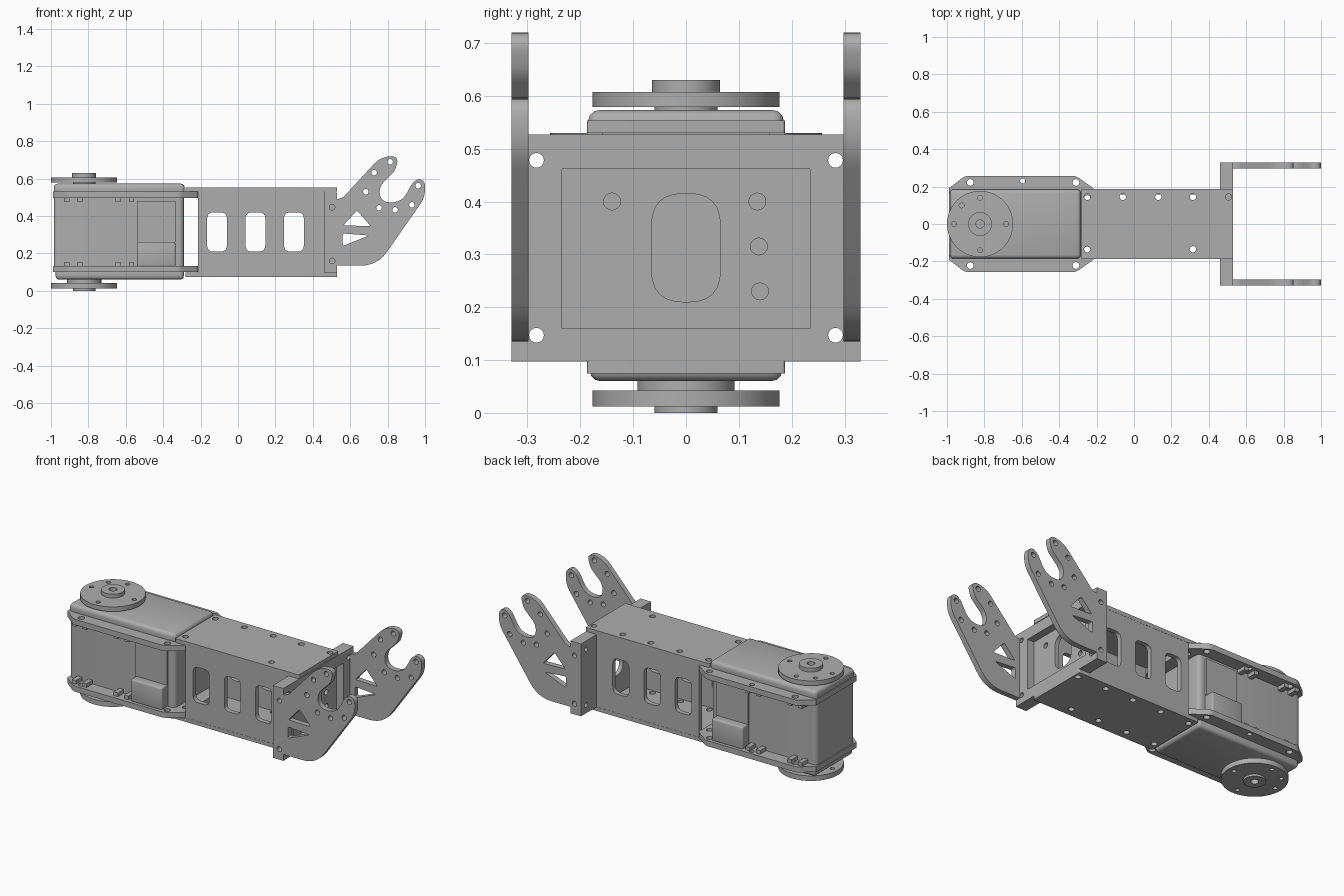
import bpy, bmesh, math
from mathutils import Matrix, Vector

if "Cube" in bpy.data.objects:
    bpy.data.objects.remove(bpy.data.objects["Cube"])

grey = bpy.data.materials.new("plain grey")
grey.diffuse_color = (0.42, 0.42, 0.42, 1)
grey.use_nodes = True
grey.node_tree.nodes["Principled BSDF"].inputs["Base Color"].default_value = grey.diffuse_color

# local (a, b, thickness) -> world axes
AXES = {
    "z": Matrix.Identity(4),
    "y": Matrix(((1, 0, 0, 0), (0, 0, 1, 0), (0, 1, 0, 0), (0, 0, 0, 1))),
    "x": Matrix(((0, 0, 1, 0), (1, 0, 0, 0), (0, 1, 0, 0), (0, 0, 0, 1))),
}


def finish(name, me):
    me.materials.clear()
    me.materials.append(grey)
    ob = bpy.data.objects.new(name, me)
    bpy.context.collection.objects.link(ob)
    bpy.ops.object.select_all(action="DESELECT")
    ob.select_set(True)
    bpy.context.view_layer.objects.active = ob
    bpy.ops.object.shade_smooth_by_angle(angle=math.radians(32))
    return ob


def circle(x, y, r, n=16):
    return [(x + r * math.cos(2 * math.pi * i / n), y + r * math.sin(2 * math.pi * i / n)) for i in range(n)]


def rounded(pts):
    """Polygon whose corners (x, y, radius) are softened."""
    out = []
    for i, p in enumerate(pts):
        c = Vector(p[:2])
        r = p[2] if len(p) > 2 else 0
        if not r:
            out.append(tuple(c))
            continue
        a = c + (Vector(pts[i - 1][:2]) - c).normalized() * r
        b = c + (Vector(pts[(i + 1) % len(pts)][:2]) - c).normalized() * r
        for k in range(7):
            t = k / 6
            out.append(tuple(a * (1 - t) ** 2 + c * 2 * t * (1 - t) + b * t * t))
    return out


def rect(x0, x1, y0, y1, r=0):
    return rounded([(x0, y0, r), (x1, y0, r), (x1, y1, r), (x0, y1, r)])


def plate(name, axis, lo, hi, outline, holes=()):
    """Flat plate with holes, spanning lo..hi along the axis."""
    cu = bpy.data.curves.new(name, "CURVE")
    cu.dimensions, cu.fill_mode, cu.extrude = "2D", "BOTH", (hi - lo) / 2
    for loop in [outline, *holes]:
        s = cu.splines.new("POLY")
        s.points.add(len(loop) - 1)
        for p, (x, y) in zip(s.points, loop):
            p.co = (x, y, 0, 1)
        s.use_cyclic_u = True
    tmp = bpy.data.objects.new("tmp", cu)
    bpy.context.collection.objects.link(tmp)
    dg = bpy.context.evaluated_depsgraph_get()
    me = bpy.data.meshes.new_from_object(tmp.evaluated_get(dg))
    bpy.data.objects.remove(tmp)
    bpy.data.curves.remove(cu)
    me.transform(AXES[axis] @ Matrix.Translation((0, 0, (lo + hi) / 2)))
    bm = bmesh.new()
    bm.from_mesh(me)
    bmesh.ops.remove_doubles(bm, verts=bm.verts, dist=1e-5)
    bmesh.ops.recalc_face_normals(bm, faces=bm.faces)
    bm.to_mesh(me)
    bm.free()
    return finish(name, me)


def box(name, x, y, z, bevel=0.0):
    bm = bmesh.new()
    bmesh.ops.create_cube(bm, size=1)
    for v in bm.verts:
        v.co = [lo + (hi - lo) * (c + 0.5) for c, (lo, hi) in zip(v.co, (x, y, z))]
    if bevel:
        bmesh.ops.bevel(bm, geom=bm.edges[:], offset=bevel, segments=3, profile=0.5, affect="EDGES")
    me = bpy.data.meshes.new(name)
    bm.to_mesh(me)
    bm.free()
    return finish(name, me)


# motor housing: middle body and end caps
plate("motor_body", "z", 0.10, 0.53, rect(-0.985, -0.29, -0.18, 0.18, 0.03))
box("top_cap", (-0.985, -0.285), (-0.185, 0.185), (0.505, 0.573), 0.02)
box("bottom_cap", (-0.975, -0.29), (-0.182, 0.182), (0.06, 0.125), 0.02)

# mounting flanges with clipped corners
flange = [(-0.99, -0.19), (-0.905, -0.257, 0.02), (-0.31, -0.257, 0.02), (-0.215, -0.19, 0.01),
          (-0.215, 0.19, 0.01), (-0.31, 0.257, 0.02), (-0.905, 0.257, 0.02), (-0.99, 0.19)]
flange_holes = [circle(x, s * 0.222, 0.018) for s in (-1, 1) for x in (-0.875, -0.31)]
flange_holes.append(circle(-0.595, 0.23, 0.014))
flange_holes += [circle(-0.25, s * 0.137, 0.017) for s in (-1, 1)]
plate("upper_flange", "z", 0.497, 0.53, rounded(flange), flange_holes)
plate("lower_flange", "z", 0.10, 0.133, rounded(flange), flange_holes)

# side connectors, panels and clips
for s, side in ((-1, "front"), (1, "back")):
    def span(a, b):
        return tuple(sorted((s * a, s * b)))
    box(side + "_connector", (-0.54, -0.335), span(0.17, 0.24), (0.13, 0.262), 0.008)
    box(side + "_panel", (-0.54, -0.335), span(0.17, 0.19), (0.26, 0.48))
    for x in (-0.915, -0.845, -0.64, -0.57):
        box(side + "_upper_clip", (x - 0.014, x + 0.014), span(0.17, 0.235), (0.475, 0.5))
        box(side + "_lower_clip", (x - 0.014, x + 0.014), span(0.17, 0.235), (0.13, 0.155))

# round horns with hubs
HX = -0.823
horn_holes = [circle(HX + 0.14 * math.cos(k * math.pi / 4), 0.14 * math.sin(k * math.pi / 4), 0.013, 12)
              for k in (0, 2, 3, 4, 6)]
bore = [circle(HX, 0, 0.022)]
plate("top_horn", "z", 0.579, 0.607, circle(HX, 0, 0.177, 48), horn_holes + bore)
plate("top_hub", "z", 0.60, 0.63, circle(HX, 0, 0.064, 32), bore)
plate("top_spacer", "z", 0.57, 0.582, circle(HX, 0, 0.06, 32))
plate("bottom_horn", "z", 0.012, 0.042, circle(HX, 0, 0.177, 48), horn_holes + bore)
plate("bottom_hub", "z", 0.0, 0.02, circle(HX, 0, 0.06, 32), bore)
plate("bottom_spacer", "z", 0.035, 0.065, circle(HX, 0, 0.092, 32))

# hollow beam: top and bottom plates, windowed side walls
row = [circle(x, 0.145, 0.017) for x in (-0.25, -0.06, 0.13, 0.315, 0.505)]
top_holes = row + [circle(x, -0.135, 0.017) for x in (-0.25, 0.315)]
bottom_holes = row + [circle(x, -0.135, 0.017) for x in (-0.25, -0.06, 0.13, 0.315)]
beam = rect(-0.282, 0.53, -0.187, 0.187, 0.006)
plate("beam_top", "z", 0.53, 0.553, beam, top_holes)
plate("beam_bottom", "z", 0.075, 0.098, beam, bottom_holes)
windows = [rect(x, x + 0.106, 0.21, 0.42, 0.035) for x in (-0.165, 0.04, 0.246)]
for s, side in ((-1, "front"), (1, "back")):
    plate(side + "_beam_wall", "y", s * 0.172 - 0.014, s * 0.172 + 0.014,
          rect(-0.215, 0.462, 0.097, 0.531), windows)

# cross bracket: pierced panel with a raised rim
corner_holes = [circle(sy * 0.283, z, 0.014) for sy in (-1, 1) for z in (0.147, 0.478)]
panel_holes = [rect(-0.065, 0.065, 0.21, 0.415, 0.06)]
panel_holes += [circle(y, z, 0.016) for y, z in ((-0.14, 0.4), (0.135, 0.4), (0.138, 0.315), (0.14, 0.23))]
outer = rect(-0.298, 0.298, 0.097, 0.527)
plate("bracket_panel", "x", 0.46, 0.485, outer, corner_holes + panel_holes)
plate("bracket_rim", "x", 0.485, 0.53, outer, corner_holes + [rect(-0.235, 0.235, 0.16, 0.462)])

# forked arms
arm = rounded([(0.46, 0.097), (0.53, 0.097), (0.53, 0.135), (0.745, 0.135, 0.09), (1.0, 0.50, 0.045),
               (1.0, 0.605, 0.05), (0.94, 0.59, 0.03), (0.875, 0.473, 0.055), (0.76, 0.473, 0.055),
               (0.755, 0.56, 0.04), (0.838, 0.64, 0.02), (0.862, 0.72, 0.045), (0.765, 0.72, 0.06),
               (0.56, 0.497, 0.02), (0.53, 0.49), (0.53, 0.527), (0.46, 0.527)])
arm_holes = [rounded([(0.563, 0.35, 0.01), (0.71, 0.346, 0.01), (0.636, 0.43, 0.01)]),
             rounded([(0.56, 0.24, 0.01), (0.70, 0.296, 0.01), (0.56, 0.307, 0.01)])]
arm_holes += [circle(x, z, 0.015) for x, z in ((0.813, 0.69), (0.963, 0.562), (0.728, 0.632), (0.684, 0.53),
                                               (0.84, 0.433), (0.93, 0.46), (0.754, 0.444),
                                               (0.503, 0.447), (0.503, 0.16))]
for s, side in ((-1, "front"), (1, "back")):
    plate(side + "_arm", "y", s * 0.314 - 0.016, s * 0.314 + 0.016, arm, arm_holes)
